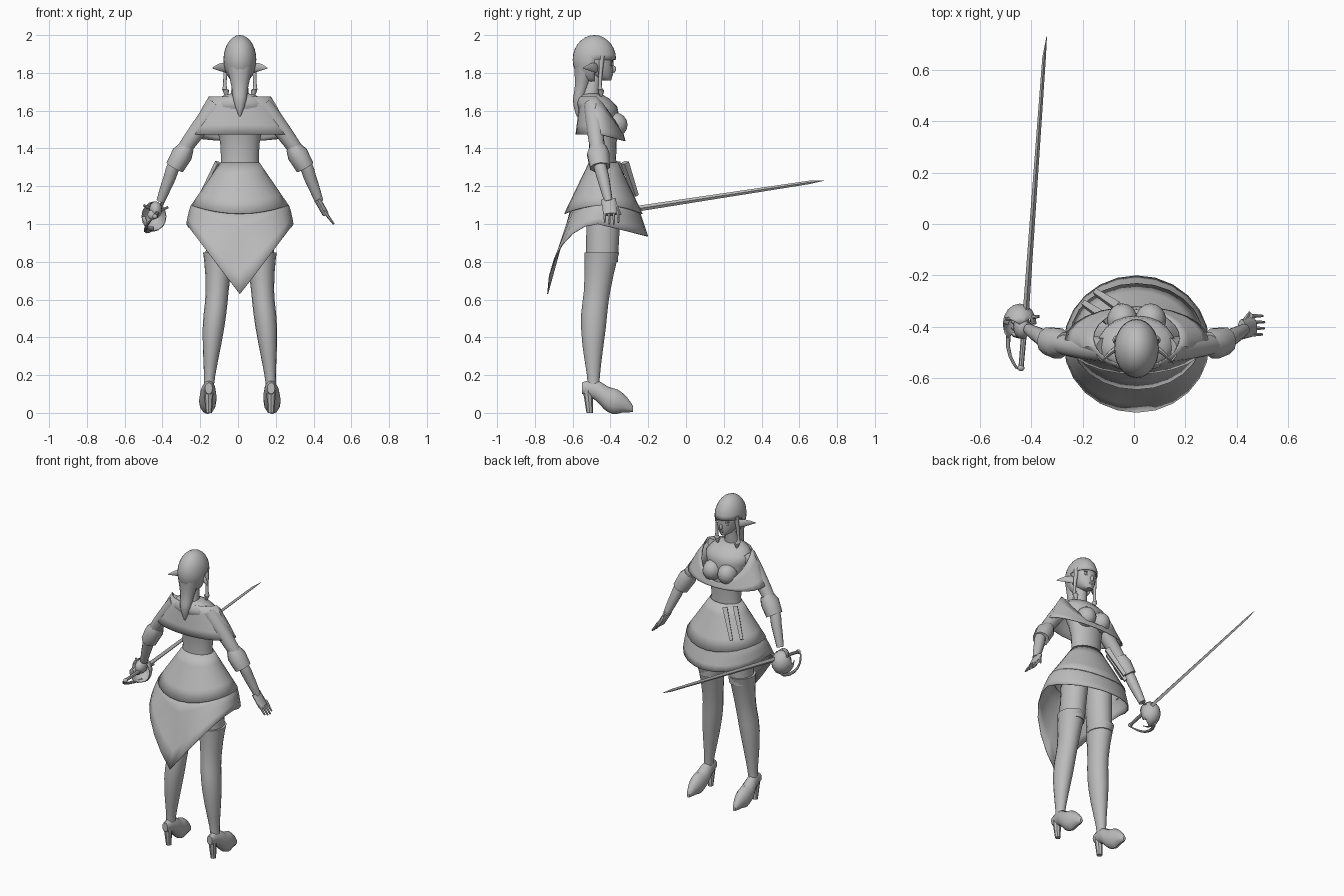
import bpy, bmesh
from math import sin, cos, pi, radians
from mathutils import Vector, Matrix

cube = bpy.data.objects.get("Cube")
if cube:
    bpy.data.objects.remove(cube)

CENTRE = 0.01  # the figure stands slightly off the axis
UP, FORWARD = Vector((0, 0, 1)), Vector((0, 1, 0))

grey = bpy.data.materials.new("plain grey")
grey.use_nodes = True
grey.diffuse_color = (0.5, 0.5, 0.5, 1)
grey.node_tree.nodes["Principled BSDF"].inputs["Base Color"].default_value = grey.diffuse_color


def finish(name, bm, angle=40, thickness=0):
    """Turn a bmesh into a shaded object, optionally a thin shell."""
    bmesh.ops.recalc_face_normals(bm, faces=bm.faces)
    mesh = bpy.data.meshes.new(name)
    bm.to_mesh(mesh)
    bm.free()
    mesh.materials.append(grey)
    mesh.shade_smooth()
    mesh.set_sharp_from_angle(angle=radians(angle))
    obj = bpy.data.objects.new(name, mesh)
    bpy.context.collection.objects.link(obj)
    if thickness:
        shell = obj.modifiers.new("shell", 'SOLIDIFY')
        shell.thickness = thickness


def bridge(bm, rings):
    for low, high in zip(rings, rings[1:]):
        for i in range(len(low)):
            bm.faces.new((low[i - 1], low[i], high[i], high[i - 1]))


def smooth_path(points, steps):
    """Pass a smooth curve through the points, blending radius as well."""
    last = len(points) - 1
    slopes = [(points[min(k + 1, last)] - points[max(k - 1, 0)]) / 2 for k in range(last + 1)]
    path = []
    for k in range(last):
        for step in range(steps):
            t = step / steps
            leaving = points[k] + slopes[k] * t
            arriving = points[k + 1] - slopes[k + 1] * (1 - t)
            path.append(leaving.lerp(arriving, t * t * (3 - 2 * t)))
    return path + [points[last]]


def loft(name, points, sides=12, side=1, squash=1, axis=None, ref=FORWARD, steps=3):
    """Skin elliptical rings along points (distance to the side, y, z, radius)."""
    bm = bmesh.new()
    path = smooth_path([Vector((CENTRE + side * x, y, z, r)) for x, y, z, r in points], steps)
    rings = []
    for k, point in enumerate(path):
        after, before = path[min(k + 1, len(path) - 1)], path[max(k - 1, 0)]
        along = axis or (after - before).xyz.normalized()
        across = along.cross(ref).normalized()
        depth = along.cross(across) * squash
        turns = [2 * pi * i / sides for i in range(sides)]
        rings.append([bm.verts.new(point.xyz + (across * cos(a) + depth * sin(a)) * point.w)
                      for a in turns])
    bridge(bm, rings)
    bm.faces.new(rings[0])
    bm.faces.new(rings[-1])
    finish(name, bm)


def ball(name, place, radii, side=1, segments=16, keep=None, thickness=0):
    """Ellipsoid; keep is a rule choosing which faces stay."""
    bm = bmesh.new()
    bmesh.ops.create_uvsphere(bm, u_segments=segments, v_segments=segments // 2, radius=1)
    x, y, z = place
    bm.transform(Matrix.Translation((CENTRE + side * x, y, z)) @ Matrix.Diagonal((*radii, 1)))
    if keep:
        gone = [face for face in bm.faces if not keep(face.calc_center_median())]
        bmesh.ops.delete(bm, geom=gone, context='FACES')
    finish(name, bm, 60, thickness)


def cloth(name, top, hem, top_height, hem_height, flare=1, rows=4, sides=24):
    """Open sheet between two ovals (half width, back y, front y) with height rules."""
    bm = bmesh.new()
    rings = []
    for row in range(rows + 1):
        t = row / rows
        half = top[0] + (hem[0] - top[0]) * t ** flare
        back, front = (a + (b - a) * t for a, b in zip(top[1:], hem[1:]))
        ring = []
        for i in range(sides):
            ahead, aside = cos(2 * pi * i / sides), sin(2 * pi * i / sides)
            y = (back + front + (front - back) * ahead) / 2
            z = top_height(ahead, aside) * (1 - t) + hem_height(ahead, aside) * t
            ring.append(bm.verts.new((CENTRE + half * aside, y, z)))
        rings.append(ring)
    bridge(bm, rings)
    finish(name, bm, 35, 0.005)


# Torso, neck and head
loft("torso", [(0, -.44, 1.1, .13), (0, -.44, 1.35, .1), (0, -.45, 1.54, .13),
               (0, -.48, 1.64, .14), (0, -.5, 1.69, .05)], sides=20, squash=.7, axis=UP)
loft("neck", [(0, -.51, 1.66, .05), (0, -.48, 1.82, .035)], axis=UP)
loft("face", [(0, -.42, 1.76, .02), (0, -.455, 1.81, .06), (0, -.47, 1.9, .075)],
     sides=20, squash=1.15, axis=UP, steps=4)
ball("nose", (0, -.385, 1.82), (.01, .015, .02), segments=10)
ball("lips", (0, -.395, 1.79), (.018, .01, .007), segments=10)

# Hair: fringed cap and gathered tail
ball("hair_cap", (0, -.485, 1.87), (.087, .115, .13), segments=28, thickness=.006,
     keep=lambda c: c.z > 1.865 or c.y < -.49)
loft("hair_tail", [(0, -.53, 1.85, .075), (0, -.55, 1.73, .045), (0, -.57, 1.65, .033),
                   (0, -.575, 1.57, .004)], squash=.85, axis=UP)

# Paired parts of the body
for side, label in ((1, "left_"), (-1, "right_")):
    loft(label + "ear", [(.065, -.475, 1.825, .024), (.1, -.5, 1.83, .022), (.145, -.545, 1.825, .002)],
         side=side, squash=.4)
    loft(label + "side_lock", [(.07, -.445, 1.89, .015), (.08, -.455, 1.74, .009),
                               (.075, -.45, 1.71, .017), (.07, -.45, 1.67, .003)], side=side, axis=UP)
    ball(label + "eye", (.032, -.397, 1.843), (.016, .006, .007), side)
    ball(label + "brow", (.033, -.396, 1.86), (.02, .007, .004), side)
    ball(label + "breast", (.055, -.375, 1.525), (.06, .066, .065), side)
    loft(label + "arm", [(.12, -.49, 1.63, .05), (.22, -.48, 1.5, .045), (.33, -.46, 1.34, .035),
                         (.37, -.44, 1.25, .033), (.42, -.41, 1.12, .022)], side=side)
    loft(label + "cuff", [(.28, -.465, 1.41, .04), (.305, -.465, 1.37, .056), (.345, -.455, 1.3, .05)],
         side=side, sides=10, squash=1.1, steps=1)
    loft(label + "thigh", [(.09, -.435, 1.12, .08), (.11, -.445, .8, .073)],
         side=side, sides=16, squash=1.15, axis=UP)
    loft(label + "stocking", [(.115, -.445, .85, .08), (.12, -.47, .65, .061), (.14, -.49, .45, .057),
                              (.16, -.49, .2, .03), (.165, -.49, .12, .03)],
         side=side, sides=16, squash=1.15, axis=UP)
    loft(label + "shoe", [(.165, -.55, .13, .02), (.165, -.48, .12, .035), (.17, -.41, .07, .045),
                          (.17, -.34, .055, .036), (.17, -.28, .02, .01)],
         side=side, squash=1.5, axis=FORWARD, ref=UP)
    loft(label + "shoe_heel", [(.165, -.52, .12, .026), (.165, -.51, 0, .017)],
         side=side, sides=8, axis=UP, steps=1)

# Open left hand and closed right fist
loft("left_palm", [(.41, -.41, 1.13, .018), (.455, -.4, 1.05, .017)], squash=2.2)
ball("right_fist", (.446, -.4, 1.075), (.034, .048, .045), side=-1)
for finger in range(4):
    y = -.43 + finger * .024
    reach = 1 - abs(finger - 1.6) * .12
    loft("left_finger", [(.445, y, 1.07, .01), (.445 + .055 * reach, y, 1.07 - .075 * reach, .005)],
         sides=6)
    ball("right_finger", (.46, y, 1.05), (.03, .013, .028), side=-1, segments=8)
loft("left_thumb", [(.42, -.38, 1.11, .012), (.44, -.345, 1.05, .005)], sides=6)
loft("right_thumb", [(.43, -.385, 1.1, .012), (.43, -.33, 1.07, .006)], side=-1, sides=6)

# Sword: blade, grip, pommel, cup and knuckle bow
loft("sword_blade", [(.43, -.33, 1.07, .012), (.36, .65, 1.22, .007), (.35, .73, 1.23, .001)],
     side=-1, sides=4, squash=1.3, ref=UP, steps=1)
loft("sword_grip", [(.45, -.56, 1.04, .01), (.43, -.33, 1.07, .012)], side=-1, sides=8, ref=UP)
ball("sword_pommel", (.45, -.56, 1.04), (.014, .014, .014), side=-1, segments=10)
ball("sword_cup", (.455, -.39, 1.04), (.066, .08, .08), side=-1, thickness=.005,
     keep=lambda c: c.y > -.38 or (c.z < 1.03 and c.x < -.45 and c.y > -.44))
loft("knuckle_bow", [(.47, -.36, .97, .012), (.5, -.44, .965, .009), (.48, -.54, 1.01, .006),
                     (.45, -.56, 1.04, .005)], side=-1, sides=8, ref=UP)
loft("cross_guard", [(.51, -.37, 1.1, .006), (.44, -.365, 1.075, .008), (.38, -.36, 1.09, .006)],
     side=-1, sides=8)

# Off-shoulder shawl with a deep front neckline
cloth("shawl", top=(.17, -.56, -.33), hem=(.28, -.585, -.32), flare=.9,
      top_height=lambda ahead, aside: 1.675 - .2 * max(0, ahead * .8 + .2) ** 1.2,
      hem_height=lambda ahead, aside: 1.475 - .035 * max(0, ahead))


# Layered skirt: short upper tier and pointed rear train
def tier_hem(ahead, aside):
    return 1.1 - .045 * ahead ** 2


def train_hem(ahead, aside):
    return .63 + .37 * abs(aside) if ahead < 0 else 1 - .065 * ahead


cloth("upper_skirt", top=(.104, -.515, -.358), hem=(.258, -.645, -.23),
      top_height=lambda ahead, aside: 1.325, hem_height=tier_hem)
cloth("skirt_train", top=(.23, -.61, -.25), hem=(.284, -.735, -.2), flare=.4,
      top_height=lambda ahead, aside: tier_hem(ahead, aside) + .03, hem_height=train_hem)

# Slim sheaths tied at the right hip
for shift in (0, .045):
    loft("hip_sheath", [(.115 - shift, -.37 + shift, 1.325, .018), (.205 - shift, -.31 + shift, 1.15, .012)],
         side=-1, sides=4, squash=1.3, steps=1)
